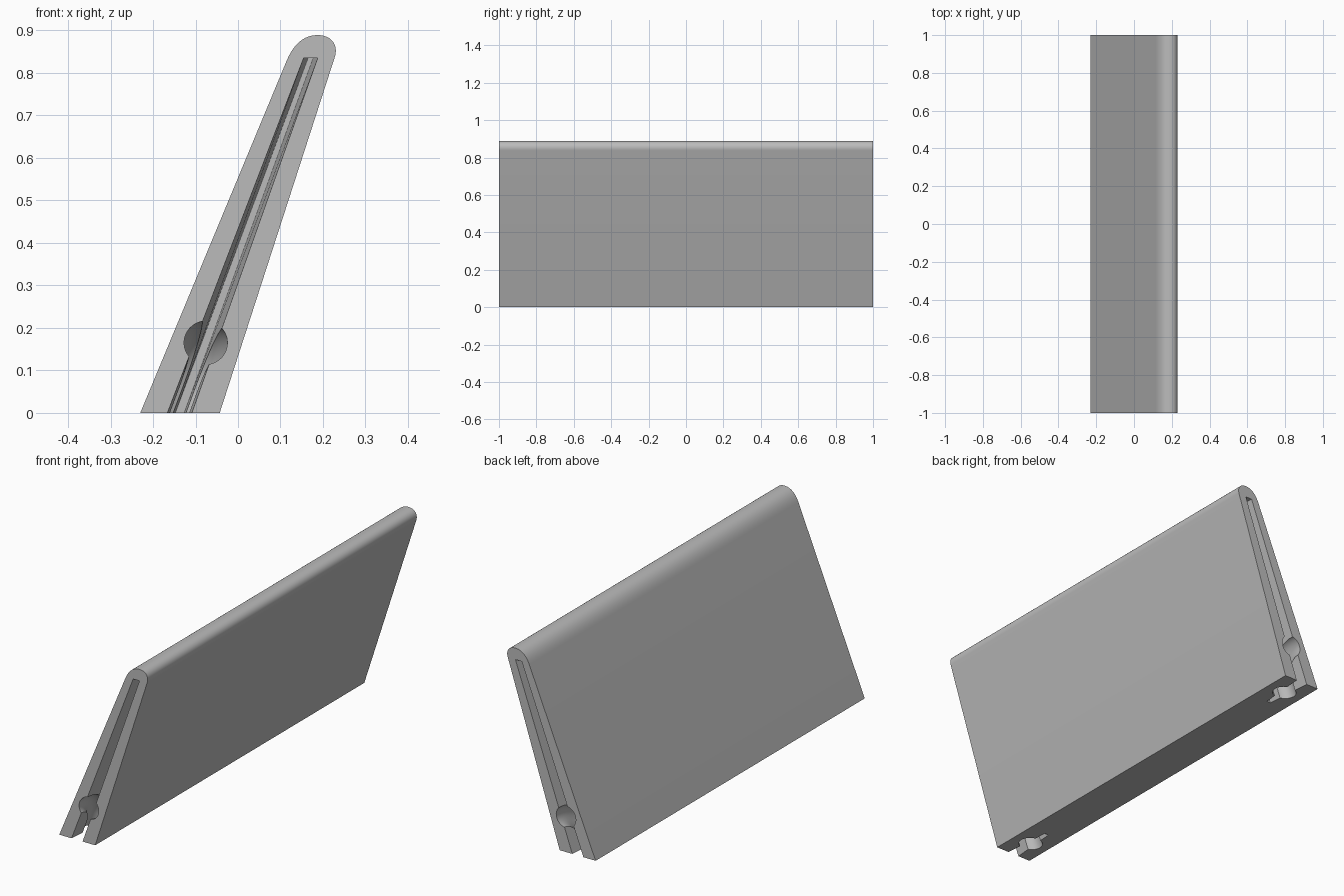
import bpy, bmesh, math
from mathutils import Vector
from mathutils.geometry import interpolate_bezier

if "Cube" in bpy.data.objects:
    bpy.data.objects.remove(bpy.data.objects["Cube"])

grey = bpy.data.materials.new("light grey")
grey.use_nodes = True
grey.diffuse_color = (0.5, 0.5, 0.5, 1)
grey.node_tree.nodes["Principled BSDF"].inputs["Base Color"].default_value = (0.5, 0.5, 0.5, 1)


def loft(name, rings):
    """Closed solid through a list of rings with equal point counts."""
    bm = bmesh.new()
    loops = [[bm.verts.new(p) for p in ring] for ring in rings]
    for a, b in zip(loops, loops[1:]):
        for i in range(len(a)):
            j = (i + 1) % len(a)
            bm.faces.new((a[i], a[j], b[j], b[i]))
    bm.faces.new(loops[0])
    bm.faces.new(loops[-1])
    bmesh.ops.recalc_face_normals(bm, faces=bm.faces)
    mesh = bpy.data.meshes.new(name)
    bm.to_mesh(mesh)
    bm.free()
    mesh.materials.append(grey)
    obj = bpy.data.objects.new(name, mesh)
    bpy.context.collection.objects.link(obj)
    return obj


# Leaning panel with a rounded top edge
def arc(*pts):
    return interpolate_bezier(*[Vector(p) for p in pts], 14)


outline = [Vector((-0.23, 0)), *arc((0.115, 0.83), (0.133, 0.872), (0.158, 0.889), (0.188, 0.889)),
           *arc((0.188, 0.889), (0.222, 0.889), (0.236, 0.864), (0.228, 0.838))[1:], Vector((-0.043, 0))]
panel = loft("leaning_panel", [[(p.x, y, p.y) for p in outline] for y in (-1, 1)])

# Slot in each end: narrows with depth and towards the top
TOP, LOW, DEPTH = 0.835, -0.1, 0.23
LEAN = math.atan(0.37)


def slot_ring(depth, side):
    f = depth / DEPTH
    ring = []
    for sign in (-1, 1):
        low_x = -0.137 + sign * (0.0285 - 0.018 * f)
        top_x = 0.171 + sign * (0.0165 - 0.0105 * f)
        edge = [(low_x + (top_x - low_x) * z / TOP, side * (1 - depth), z) for z in (LOW, TOP)]
        ring += edge if sign < 0 else edge[::-1]
    return ring


# Curved cable bore: from the end face, down and out through the underside
def bore_rings(side, radius=0.051, bend=0.12, rise=0.176):
    along = Vector((math.sin(LEAN), 0, math.cos(LEAN)))
    across = Vector((math.cos(LEAN), 0, -math.sin(LEAN)))
    inward = Vector((0, -side, 0))
    origin = Vector((-0.137, side, 0))
    path = [(-0.1, rise, 0)]
    for i in range(13):
        t = math.pi / 2 * i / 12
        path.append((bend * math.sin(t), rise - bend + bend * math.cos(t), t))
    path.append((bend, -0.1, math.pi / 2))
    rings = []
    for d, s, t in path:
        centre = origin + inward * d + along * s
        normal = inward * math.sin(t) + along * math.cos(t)
        rings.append([centre + radius * (across * math.cos(a) + normal * math.sin(a))
                      for a in (math.tau * k / 32 for k in range(32))])
    return rings


cutters = []
for side, label in ((-1, "front"), (1, "back")):
    cutters.append(loft(label + "_slot_cutter", [slot_ring(d, side) for d in (-0.02, DEPTH)]))
    cutters.append(loft(label + "_bore_cutter", bore_rings(side)))
for cutter in cutters:
    cutter.hide_render = True
    cut = panel.modifiers.new(cutter.name, "BOOLEAN")
    cut.operation = "DIFFERENCE"
    cut.solver = "EXACT"
    cut.object = cutter

# Bake the cuts and drop the cutters
bpy.context.view_layer.update()
baked = bpy.data.meshes.new_from_object(panel.evaluated_get(bpy.context.evaluated_depsgraph_get()))
panel.modifiers.clear()
panel.data = baked
for cutter in cutters:
    bpy.data.objects.remove(cutter)

bpy.ops.object.select_all(action="DESELECT")
panel.select_set(True)
bpy.context.view_layer.objects.active = panel
bpy.ops.object.shade_smooth_by_angle(angle=math.radians(30))
